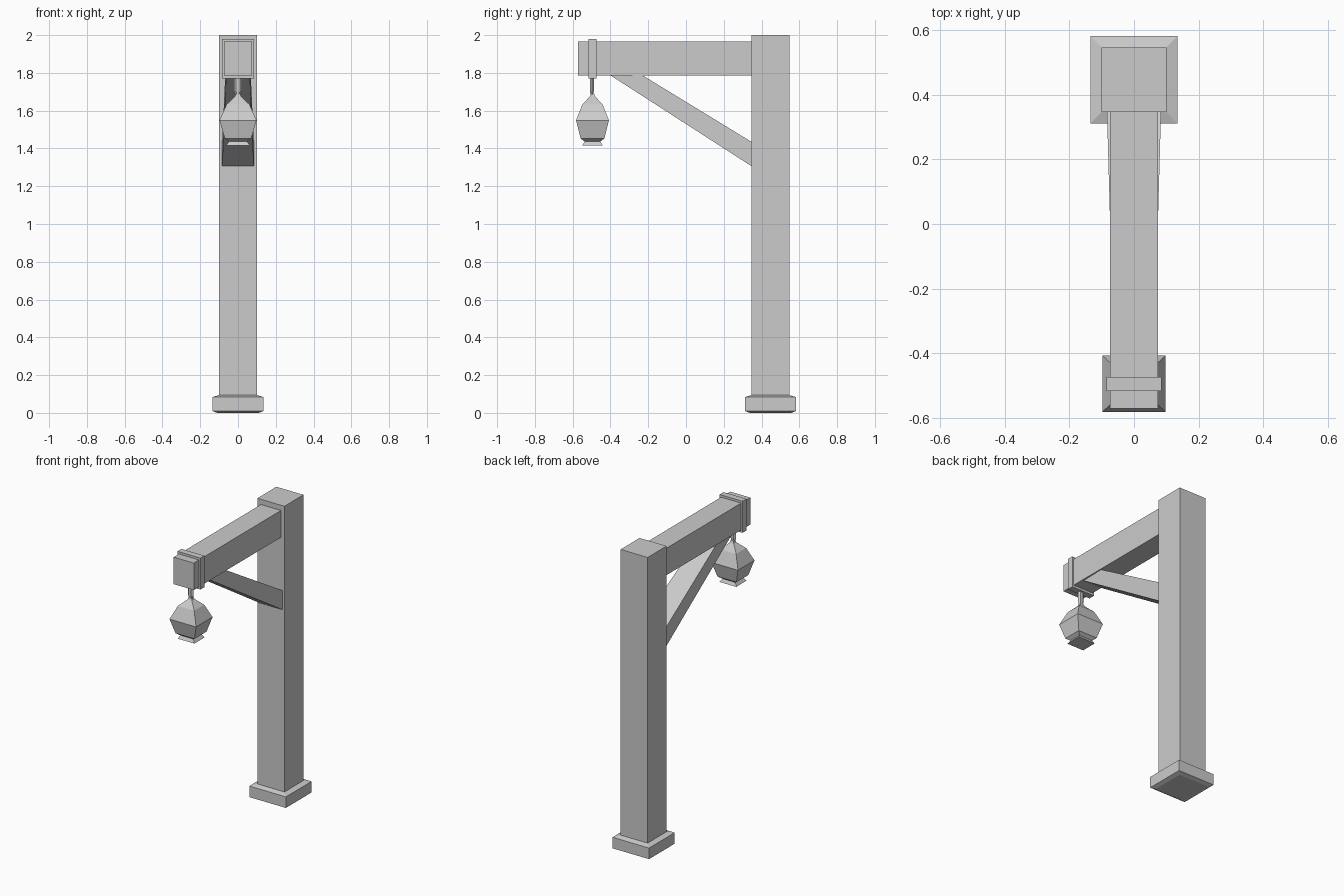
import bpy, bmesh

if "Cube" in bpy.data.objects:
    bpy.data.objects.remove(bpy.data.objects["Cube"])


def make_object(name, bm):
    bmesh.ops.recalc_face_normals(bm, faces=bm.faces[:])
    mesh = bpy.data.meshes.new(name)
    bm.to_mesh(mesh)
    bm.free()
    obj = bpy.data.objects.new(name, mesh)
    bpy.context.collection.objects.link(obj)
    return obj


def loft(name, rings):
    """Skin a closed flat-faced solid through matching rings of points."""
    bm = bmesh.new()
    loops = [[bm.verts.new(p) for p in ring] for ring in rings]
    n = len(loops[0])
    for a, b in zip(loops, loops[1:]):
        for i in range(n):
            j = (i + 1) % n
            bm.faces.new((a[i], a[j], b[j], b[i]))
    bm.faces.new(loops[0][::-1])
    bm.faces.new(loops[-1])
    return make_object(name, bm)


def square_stack(name, y, levels):
    """Stack of rectangular sections given as (z, half x, half y)."""
    return loft(name, [[(-hx, y - hy, z), (hx, y - hy, z),
                        (hx, y + hy, z), (-hx, y + hy, z)]
                       for z, hx, hy in levels])


def block(name, hx, y0, y1, z0, z1):
    hy = (y1 - y0) / 2
    return square_stack(name, (y0 + y1) / 2, [(z0, hx, hy), (z1, hx, hy)])


POST_Y, LAMP_Y = 0.447, -0.495

# Upright post and its footing with shallow sloping top and underside
block("post", 0.1, POST_Y - 0.1, POST_Y + 0.1, 0.05, 2.0)
square_stack("post_base", POST_Y, [(0.0, 0.11, 0.11), (0.01, 0.135, 0.135),
                                   (0.084, 0.135, 0.135), (0.094, 0.1, 0.1)])

# Horizontal arm and the collar near its end
block("arm", 0.074, -0.572, 0.36, 1.785, 1.965)
block("arm_collar", 0.085, -0.517, -0.475, 1.77, 1.98)

# Diagonal brace, tapering in width towards the arm
brace_profile = [(-0.40, 1.787), (-0.23, 1.787), (0.35, 1.433), (0.35, 1.304)]
loft("brace", [[(s * (0.074 + 0.028 * y), y, z) for y, z in brace_profile]
               for s in (-1, 1)])

# Flattened six-sided hanger
hanger_section = [(1, 0), (0.5, 1), (-0.5, 1), (-1, 0), (-0.5, -1), (0.5, -1)]
loft("lantern_hanger",
     [[(u * hx, LAMP_Y - 0.003 + v * hy, z) for u, v in hanger_section]
      for z, hx, hy in [(1.675, 0.010, 0.007), (1.705, 0.021, 0.010),
                        (1.775, 0.021, 0.010)]])

# Faceted four-sided lantern with a flared foot
square_stack("lantern", LAMP_Y, [(1.416, 0.062, 0.054), (1.437, 0.048, 0.042),
                                 (1.453, 0.070, 0.063), (1.549, 0.098, 0.087),
                                 (1.634, 0.060, 0.053), (1.675, 0.016, 0.014),
                                 (1.692, 0.010, 0.008)])
